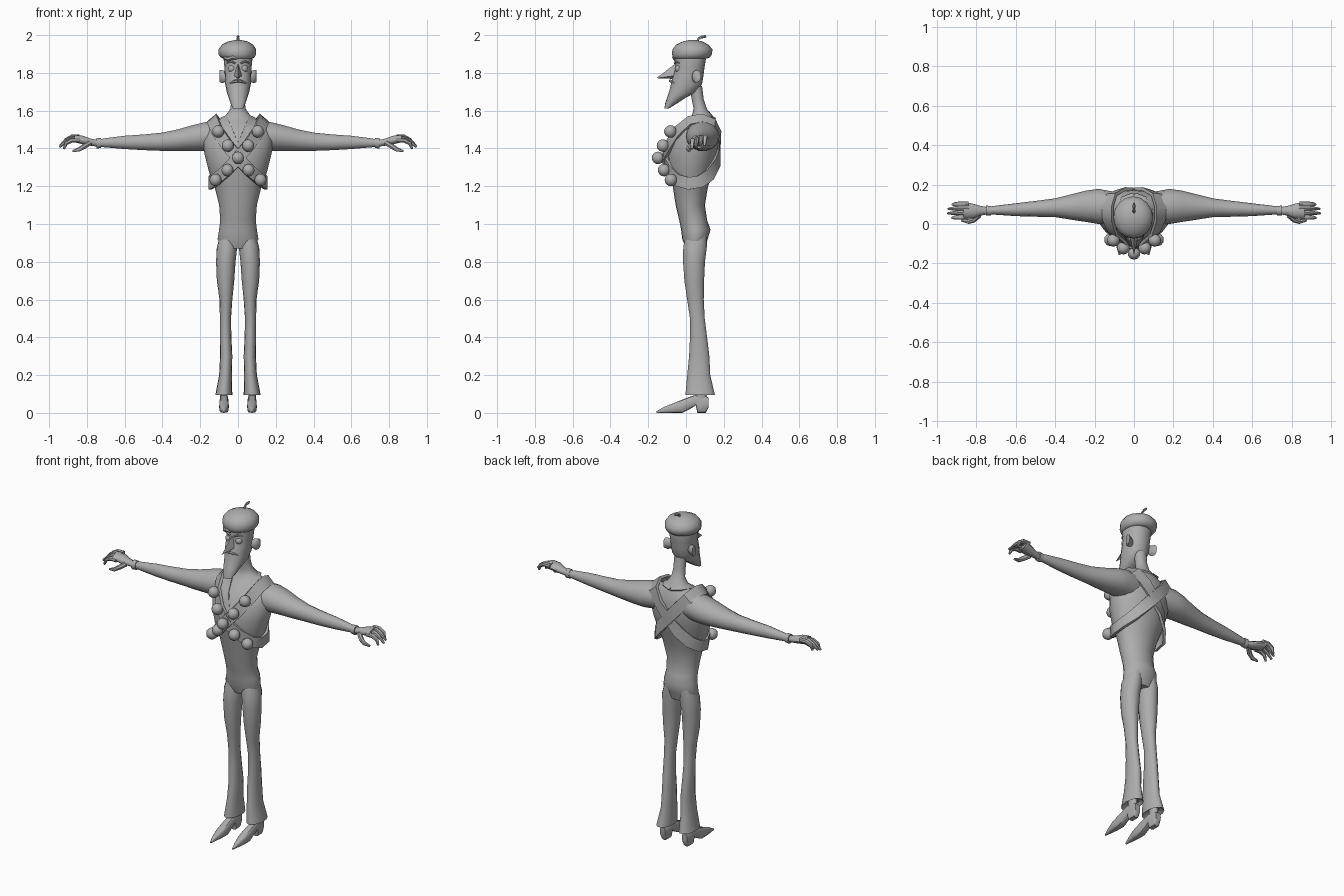
import bpy, bmesh, math
from mathutils import Vector

grey = bpy.data.materials.new("plain_grey")
grey.diffuse_color = (0.42, 0.42, 0.42, 1)


def finish(name, bm, mirror=False, angle=50):
    bmesh.ops.recalc_face_normals(bm, faces=bm.faces[:])
    me = bpy.data.meshes.new(name)
    bm.to_mesh(me)
    bm.free()
    me.materials.append(grey)
    ob = bpy.data.objects.new(name, me)
    bpy.context.collection.objects.link(ob)
    if mirror:
        ob.modifiers.new("Mirror", 'MIRROR').use_mirror_merge = False
    bpy.ops.object.select_all(action='DESELECT')
    ob.select_set(True)
    bpy.context.view_layer.objects.active = ob
    bpy.ops.object.shade_smooth_by_angle(angle=math.radians(angle))
    return ob


def skin(bm, rings, closed=False):
    """Bridge equal rings of points with quads, capping open ends."""
    vs = [[bm.verts.new(p) for p in r] for r in rings]
    n = len(vs[0])
    pairs = list(zip(vs, vs[1:])) + ([(vs[-1], vs[0])] if closed else [])
    for a, b in pairs:
        for i in range(n):
            j = (i + 1) % n
            bm.faces.new((a[i], a[j], b[j], b[i]))
    if not closed:
        bm.faces.new(vs[0])
        bm.faces.new(vs[-1])


def loft(name, axis, rows, n=14, power=1.0, mirror=False, angle=50):
    """rows: (position on axis, a0, a1, b0, b1) extents of each rounded section."""
    rings = []
    for t, a0, a1, b0, b1 in rows:
        ring = []
        for i in range(n):
            w = 2 * math.pi * i / n
            c, s = math.cos(w), math.sin(w)
            c = math.copysign(abs(c) ** power, c)
            s = math.copysign(abs(s) ** power, s)
            a = (a0 + a1) / 2 + c * (a1 - a0) / 2
            b = (b0 + b1) / 2 + s * (b1 - b0) / 2
            ring.append({'x': (t, a, b), 'y': (a, t, b), 'z': (a, b, t)}[axis])
        rings.append(ring)
    bm = bmesh.new()
    skin(bm, rings)
    return finish(name, bm, mirror, angle)


def tangent(pts, i, closed):
    if closed:
        return (pts[(i + 1) % len(pts)] - pts[i - 1]).normalized()
    return (pts[min(i + 1, len(pts) - 1)] - pts[max(i - 1, 0)]).normalized()


def tubes(name, paths, n=7, mirror=False):
    """Each path is a list of (x, y, z, radius)."""
    bm = bmesh.new()
    for path in paths:
        pts = [Vector(p[:3]) for p in path]
        rings = []
        for i, p in enumerate(pts):
            t = tangent(pts, i, False)
            ref = Vector((0, 1, 0)) if abs(t.y) < 0.8 else Vector((1, 0, 0))
            u = t.cross(ref).normalized()
            v = t.cross(u)
            ring = [2 * math.pi * k / n for k in range(n)]
            rings.append([p + path[i][3] * (u * math.cos(w) + v * math.sin(w)) for w in ring])
        skin(bm, rings)
    return finish(name, bm, mirror)


def band(name, path, width, thick, closed=True, mirror=False):
    """Flat strap that lies around the chest."""
    pts = [Vector(p) for p in path]
    rings = []
    for i, p in enumerate(pts):
        t = tangent(pts, i, closed)
        out = Vector((p.x, p.y - 0.05, max(0, p.z - 1.45) * 1.5))
        out = (out - t * out.dot(t)).normalized()
        w = t.cross(out) * width / 2
        lo, hi = p - out * thick / 2, p + out * thick / 2
        rings.append([lo - w, lo + w, hi + w, hi - w])
    bm = bmesh.new()
    skin(bm, rings, closed)
    return finish(name, bm, mirror, 40)


# Torso and neck
torso = [(0.87, .085, .0, .10), (0.92, .108, -.02, .115), (0.97, .10, -.026, .13),
         (1.02, .094, -.036, .112), (1.10, .10, -.055, .10), (1.20, .125, -.07, .117),
         (1.28, .155, -.09, .145), (1.36, .175, -.097, .167), (1.44, .19, -.08, .175),
         (1.50, .175, -.045, .17), (1.54, .12, .0, .155), (1.575, .065, .032, .14),
         (1.61, .04, .04, .11), (1.66, .035, .03, .094), (1.73, .035, .02, .085)]
loft("torso", 'z', [(z, -r, r, a, b) for z, r, a, b in torso], 20)

# Flared trouser legs, ankles and pointed heeled shoes
loft("trouser_leg", 'z', [
    (.95, .01, .09, .0, .11), (.88, .004, .112, -.016, .112), (.8, .013, .116, -.017, .102),
    (.7, .02, .112, -.01, .097), (.6, .03, .098, .005, .095), (.5, .037, .096, .02, .10),
    (.4, .035, .096, .02, .113), (.3, .03, .095, .015, .125), (.2, .033, .10, .005, .13),
    (.095, .03, .12, -.005, .155), (.115, .042, .105, .015, .13)], 14, mirror=True)
loft("ankle", 'z', [(.06, .055, .095, .045, .11), (.15, .055, .095, .045, .11)], 10, mirror=True)
loft("shoe", 'y', [
    (-.157, .07, .078, 0, .008), (-.12, .061, .088, 0, .03), (-.07, .05, .098, 0, .05),
    (-.02, .048, .10, 0, .07), (.02, .051, .098, .02, .085), (.052, .051, .097, .04, .095),
    (.06, .051, .097, 0, .095), (.105, .053, .095, 0, .09), (.12, .056, .092, .03, .08)],
    12, 0.6, True, 40)

# Arms with cuffs
loft("arm", 'x', [
    (.08, .0, .16, 1.39, 1.55), (.18, .0, .178, 1.385, 1.54), (.24, .01, .17, 1.385, 1.525),
    (.32, .022, .15, 1.385, 1.502), (.40, .035, .13, 1.386, 1.485), (.5, .037, .117, 1.39, 1.475),
    (.6, .04, .105, 1.396, 1.468), (.7, .047, .093, 1.405, 1.455),
    (.76, .05, .085, 1.41, 1.445)], 14, mirror=True)
loft("cuff", 'x', [(.725, .044, .092, 1.402, 1.455), (.75, .042, .093, 1.4, 1.456)], 12, mirror=True)

# Hands: palm, four drooping fingers and a thumb
loft("palm", 'x', [
    (.74, .05, .085, 1.41, 1.445), (.78, .042, .092, 1.413, 1.453),
    (.82, .027, .104, 1.42, 1.468), (.865, .028, .112, 1.432, 1.472)], 10, mirror=True)
fingers = []
for y, z, x in ((.035, 1.442, .922), (.058, 1.452, .945), (.081, 1.459, .942), (.102, 1.46, .92)):
    fingers.append([(.84, y, z, .013), (.88, y, z, .013), (.91, y - .002, z - .015, .011),
                    (x, y - .004, z - .045, .006)])
fingers.append([(.785, .045, 1.428, .014), (.815, .02, 1.41, .014), (.84, .012, 1.395, .012),
                (.875, .018, 1.385, .006)])
tubes("fingers", fingers, 7, True)

# Long head with a jutting chin
head = [(1.612, .027, -.115, -.09), (1.64, .04, -.11, -.045), (1.67, .05, -.10, .0),
        (1.70, .06, -.09, .06), (1.74, .068, -.08, .085), (1.79, .07, -.068, .093),
        (1.83, .072, -.055, .098), (1.87, .076, -.06, .105), (1.92, .07, -.055, .10)]
loft("head", 'z', [(z, -r, r, a, b) for z, r, a, b in head], 16, 0.9)
loft("ear", 'x', [(.055, .03, .06, 1.757, 1.805), (.085, .032, .072, 1.745, 1.815),
                  (.097, .045, .08, 1.752, 1.815)], 8, mirror=True)

# Sharp nose
bm = bmesh.new()
bmesh.ops.convex_hull(bm, input=[bm.verts.new(p) for p in (
    (0, -.055, 1.85), (0, -.157, 1.772), (-.022, -.058, 1.785), (.022, -.058, 1.785),
    (-.012, -.1, 1.79), (.012, -.1, 1.79), (0, -.06, 1.768), (0, -.105, 1.808))])
finish("nose", bm, angle=40)


def balls(name, centres, r, u, v, mirror=False):
    bm = bmesh.new()
    for c in centres:
        ret = bmesh.ops.create_uvsphere(bm, u_segments=u, v_segments=v, radius=r)
        bmesh.ops.translate(bm, verts=ret['verts'], vec=c)
    return finish(name, bm, mirror)


# Face details
balls("eyelids", [(.033, -.038, 1.822)], .021, 10, 8, True)
tubes("eyebrows", [[(.014, -.058, 1.85, .005), (.035, -.056, 1.862, .006),
                    (.058, -.036, 1.853, .003)]], 6, True)
tubes("moustache", [[(0, -.083, 1.758, .008), (.02, -.079, 1.755, .008),
                     (.042, -.062, 1.745, .004)]], 6, True)
tubes("fringe", [[(-.07, -.03, 1.88, .009), (-.05, -.052, 1.872, .013), (-.028, -.063, 1.882, .011),
                  (-.005, -.062, 1.875, .006)]], 7)

# Beret with a stalk
loft("beret", 'z', [
    (1.875, -.076, .076, -.062, .108), (1.882, -.092, .088, -.07, .127),
    (1.9, -.104, .096, -.074, .138), (1.925, -.104, .096, -.072, .14),
    (1.95, -.084, .08, -.052, .118), (1.967, -.05, .05, -.015, .085),
    (1.974, -.015, .015, .02, .05)], 16)
tubes("beret_stalk", [[(0, .055, 1.96, .007), (0, .068, 1.983, .007), (0, .088, 1.991, .008),
                       (0, .107, 1.994, .006)]], 6)

# Open collar
band("collar", [(.0, .142, 1.565), (.05, .125, 1.572), (.076, .07, 1.566), (.062, .005, 1.535),
                (.04, -.05, 1.48), (.0, -.098, 1.39)], .035, .008, False, True)

# Crossed bandoliers: the same loop, once for each shoulder
loop = [(.135, .085, 1.557), (.132, .02, 1.545), (.108, -.045, 1.49), (.056, -.092, 1.415),
        (0, -.118, 1.35), (-.06, -.09, 1.285), (-.12, -.045, 1.232), (-.148, .015, 1.215),
        (-.145, .075, 1.225), (-.112, .125, 1.26), (-.06, .163, 1.325), (0, .174, 1.395),
        (.065, .172, 1.47), (.115, .148, 1.53)]
for side, s in (("left", 1), ("right", -1)):
    band(side + "_bandolier", [(x * s, y, z) for x, y, z in loop], .065, .016)

# Round charges along the bandoliers
balls("charges", [(.105, -.083, 1.49), (.054, -.122, 1.415), (.056, -.116, 1.285),
                  (.119, -.08, 1.233)], .033, 10, 8, True)
balls("centre_charge", [(0, -.148, 1.35)], .033, 10, 8)
